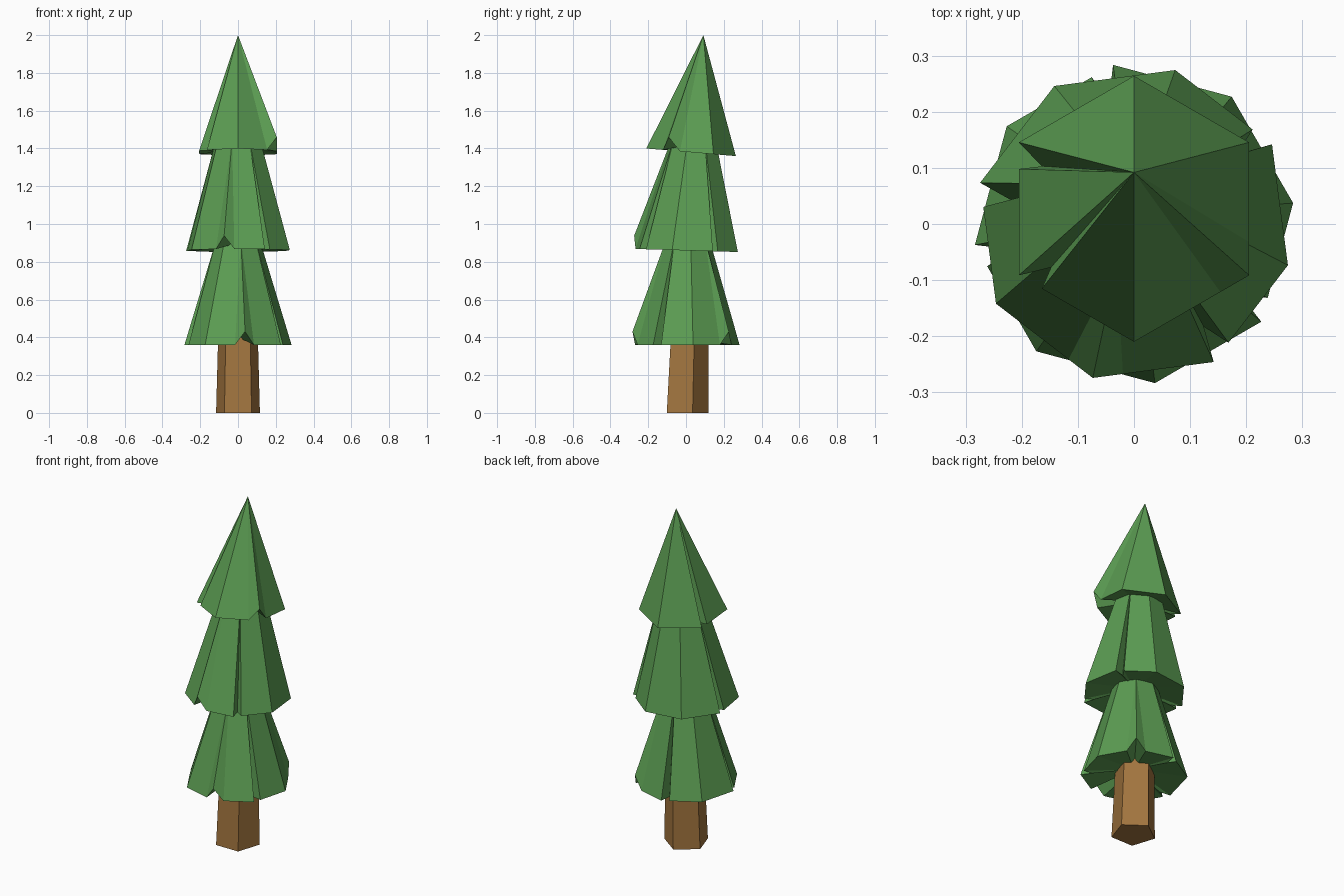
import bpy
import bmesh
from math import cos, sin, radians
from mathutils import Vector

cube = bpy.data.objects.get("Cube")
if cube:
    bpy.data.objects.remove(cube, do_unlink=True)


def material(name, color):
    mat = bpy.data.materials.new(name)
    mat.use_nodes = True
    mat.diffuse_color = (*color, 1)
    mat.node_tree.nodes["Principled BSDF"].inputs["Base Color"].default_value = (*color, 1)
    return mat


def finish(name, bm, mat):
    bmesh.ops.recalc_face_normals(bm, faces=bm.faces)
    mesh = bpy.data.meshes.new(name)
    bm.to_mesh(mesh)
    bm.free()
    mesh.materials.append(mat)
    obj = bpy.data.objects.new(name, mesh)
    bpy.context.collection.objects.link(obj)
    return obj


def ring(sides, radius, start, y, z):
    angles = [radians(start + 360 * i / sides) for i in range(sides)]
    return [Vector((radius * cos(a), y + radius * sin(a), z)) for a in angles]


def skirt(name, sides, start, base, top, tilt=0, slits=(), chips=()):
    """Tapered tier; base and top are (radius, y, z). Slits cut into the rim, chips lift a corner."""
    bm = bmesh.new()
    corners = ring(sides, *base[:1], start, *base[1:])
    for c in corners:
        c.z -= tilt * c.y
    centre = Vector((0, base[1], base[2]))

    # Rim points, each paired with the top corner it runs up to
    rim = []
    for i, c in enumerate(corners):
        before, after = corners[i - 1], corners[(i + 1) % sides]
        if i in chips:
            rim += [(c.lerp(before, 0.25), i), (c + Vector((0, 0, 0.07)), i),
                    (c.lerp(after, 0.25), i)]
        else:
            rim.append((c, i))
        if i in slits:
            rim += [(c.lerp(after, 0.1).lerp(centre, 0.2), i), (c.lerp(after, 0.2), i)]

    low = [bm.verts.new(p) for p, _ in rim]
    if top[0]:
        high = [bm.verts.new(p) for p in ring(sides, top[0], start, *top[1:])]
        bm.faces.new(high)
    else:
        high = [bm.verts.new((0, top[1], top[2]))] * sides
    hub = bm.verts.new(centre + Vector((0, 0, 0.04)))

    # Sloping sides and the underside
    for k in range(len(low)):
        n = (k + 1) % len(low)
        a, b = high[rim[k][1]], high[rim[n][1]]
        bm.faces.new([low[k], low[n], b] + ([a] if a != b else []))
        bm.faces.new([low[n], low[k], hub])
    return finish(name, bm, green)


green = material("leaf green", (0.105, 0.335, 0.085))
brown = material("bark brown", (0.367, 0.180, 0.050))

# Five-sided trunk
bm = bmesh.new()
foot = [bm.verts.new(p) for p in ring(5, 0.122, 90, -0.003, 0)]
head = [bm.verts.new(p) for p in ring(5, 0.110, 90, 0.010, 0.42)]
bm.faces.new(foot)
bm.faces.new(head)
for k in range(5):
    n = (k + 1) % 5
    bm.faces.new([foot[k], foot[n], head[n], head[k]])
finish("trunk", bm, brown)

# Three stacked tiers of foliage
skirt("lower_foliage", 8, 7.5, (0.286, 0, 0.36), (0.115, 0.01, 0.92),
      slits=(2, 4, 7), chips=(1, 6))
skirt("middle_foliage", 8, 30, (0.284, 0, 0.86), (0.12, 0.04, 1.45), 0.03,
      slits=(0, 3, 6), chips=(5,))
skirt("top_foliage", 6, 90, (0.237, 0.027, 1.382), (0, 0.092, 2), 0.085,
      slits=(1, 2), chips=(4,))
